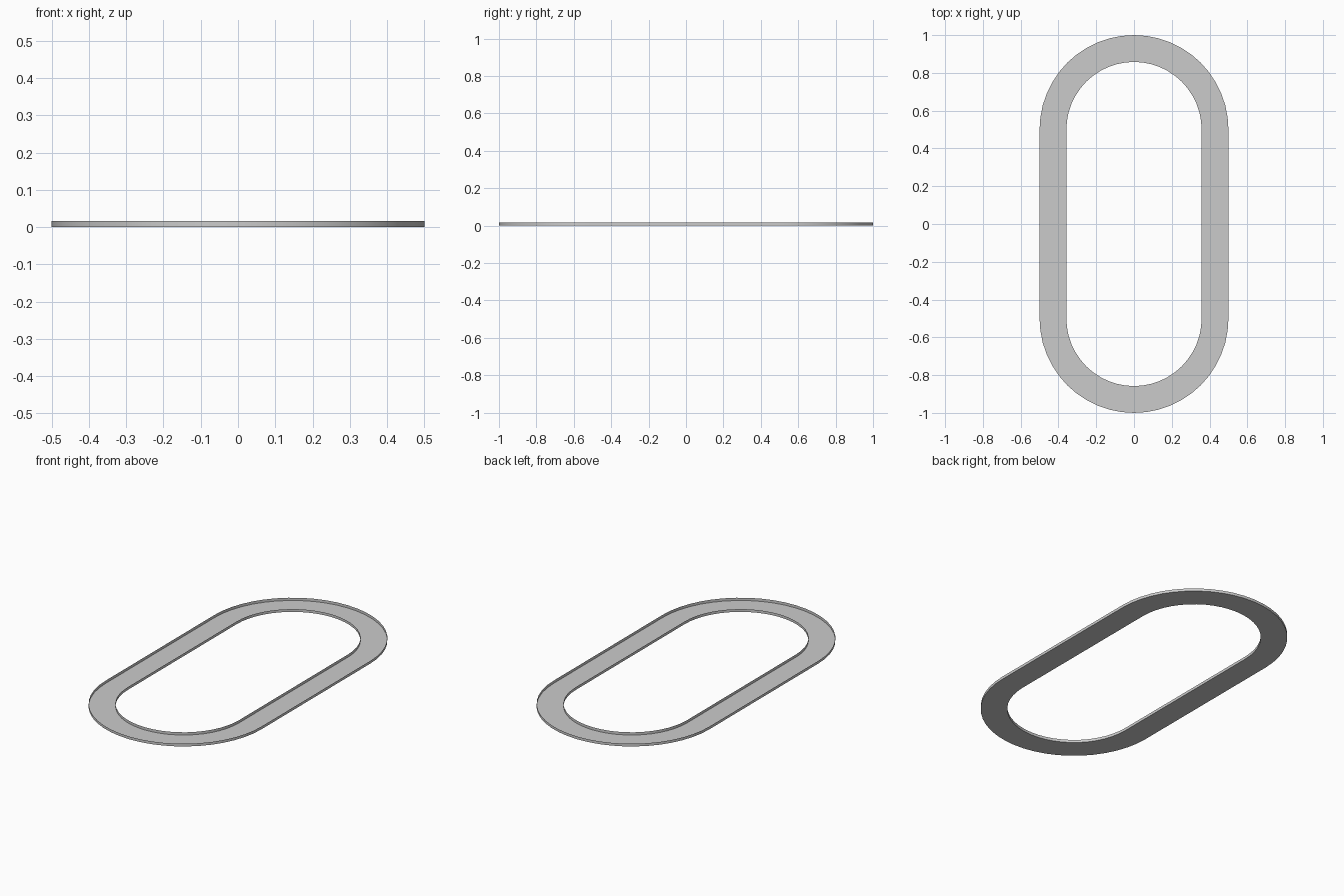
import bpy, bmesh, math

if "Cube" in bpy.data.objects:
    bpy.data.objects.remove(bpy.data.objects["Cube"])

HEIGHT = 0.016
STRAIGHT = 0.5      # half length of the straight sides
R_OUT, R_IN = 0.5, 0.358
SEG = 24            # segments per rounded end


def stadium(bm, r, z):
    """Loop of vertices around a rounded-end outline."""
    verts = []
    for end in (0, 1):
        for i in range(SEG + 1):
            a = math.pi * (end + i / SEG)
            y = r * math.sin(a) + (STRAIGHT if end == 0 else -STRAIGHT)
            verts.append(bm.verts.new((r * math.cos(a), y, z)))
    return verts


def bridge(bm, a, b):
    n = len(a)
    for i in range(n):
        j = (i + 1) % n
        bm.faces.new((a[i], a[j], b[j], b[i]))


# Shallow open channel: inner lip, floor, outer lip
bm = bmesh.new()
loops = [stadium(bm, r, z) for r, z in
         ((R_IN, HEIGHT), (R_IN, 0), (R_OUT, 0), (R_OUT, HEIGHT))]
for a, b in zip(loops, loops[1:]):
    bridge(bm, b, a)
bm.normal_update()
# Floor faces down, walls face outwards from the channel
if next(f for f in bm.faces if abs(f.normal.z) > 0.9).normal.z > 0:
    bmesh.ops.reverse_faces(bm, faces=bm.faces[:])

mesh = bpy.data.meshes.new("oval_track")
bm.to_mesh(mesh)
bm.free()
track = bpy.data.objects.new("oval_track", mesh)
bpy.context.collection.objects.link(track)

# Smooth walls, crisp rims
bpy.context.view_layer.objects.active = track
track.select_set(True)
bpy.ops.object.shade_smooth_by_angle(angle=math.radians(30))
